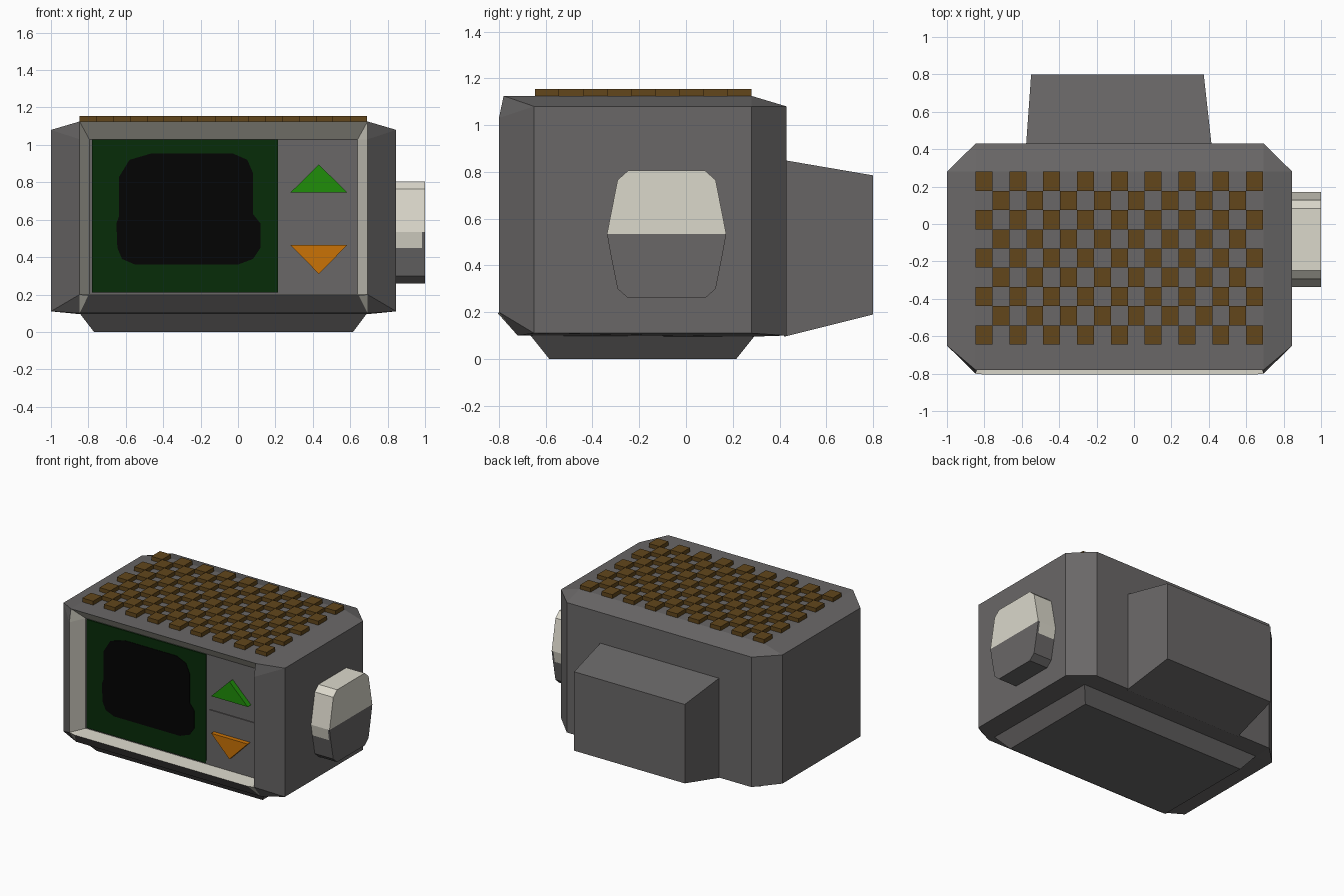
import bpy, bmesh
from mathutils import Vector

cube = bpy.data.objects.get("Cube")
if cube:
    bpy.data.objects.remove(cube)


def material(name, rgb):
    m = bpy.data.materials.new(name)
    m.use_nodes = True
    col = tuple((c / 255) ** 2.2 for c in rgb) + (1,)
    m.diffuse_color = col
    m.node_tree.nodes["Principled BSDF"].inputs["Base Color"].default_value = col
    return m


GREY = material("dark grey", (105, 103, 103))
CREAM = material("cream", (218, 215, 202))
BROWN = material("brown", (98, 72, 33))
SCREEN = material("screen green", (16, 48, 17))
BLACK = material("black", (11, 11, 11))
GREEN = material("button green", (37, 140, 18))
ORANGE = material("button orange", (200, 114, 14))


def finish(name, bm, *mats):
    bmesh.ops.recalc_face_normals(bm, faces=bm.faces[:])
    me = bpy.data.meshes.new(name)
    bm.to_mesh(me)
    bm.free()
    for m in mats:
        me.materials.append(m)
    ob = bpy.data.objects.new(name, me)
    bpy.context.collection.objects.link(ob)
    return ob


def loft(name, ring_a, ring_b, *mats, rule=None):
    """Solid between two matching rings of points."""
    bm = bmesh.new()
    a = [bm.verts.new(p) for p in ring_a]
    b = [bm.verts.new(p) for p in ring_b]
    bm.faces.new(a)
    bm.faces.new(b[::-1])
    n = len(a)
    for i in range(n):
        j = (i + 1) % n
        bm.faces.new((a[i], a[j], b[j], b[i]))
    if rule:
        for f in bm.faces:
            f.material_index = rule(f)
    return finish(name, bm, *mats)


def rect(x0, x1, lo, hi):
    return [(x0, lo), (x1, lo), (x1, hi), (x0, hi)]


def front_plate(name, outline, y0, y1, mat):
    return loft(name, [(x, y0, z) for x, z in outline],
                [(x, y1, z) for x, z in outline], mat)


# Housing: chamfered convex shell, mirrored about its own middle
MID = -0.077
half = [(-1, -.65, .11), (-1, -.65, 1.08), (-1, .28, .11), (-1, .28, 1.08),
        (-.847, .43, .1), (-.847, .43, 1.08), (-.847, .28, 1.125), (-.847, .28, .095),
        (-.847, -.78, 1.125), (-.847, -.8, 1.03), (-.847, -.8, .2),
        (-.8, -.805, .195), (-.847, -.72, .1)]
bm = bmesh.new()
for x, y, z in half:
    bm.verts.new((x, y, z))
    bm.verts.new((2 * MID - x, y, z))
bmesh.ops.convex_hull(bm, input=bm.verts[:])
bmesh.ops.recalc_face_normals(bm, faces=bm.faces[:])

# Open the front and draw its rim inwards to form the pale funnel bezel
front = [f for f in bm.faces if all(v.co.y < -.77 for v in f.verts)]
bmesh.ops.delete(bm, geom=front, context='FACES')
for f in bm.faces:
    xs = [v.co.x for v in f.verts]
    if max(xs) - min(xs) < .1 and max(v.co.y for v in f.verts) < -.7:
        f.material_index = 1
rim = [e for e in bm.edges if e.is_boundary]
new = bmesh.ops.extrude_edge_only(bm, edges=rim)["geom"]
inner = [g for g in new if isinstance(g, bmesh.types.BMVert)]
for f in new:
    if isinstance(f, bmesh.types.BMFace):
        f.material_index = 1
for v in inner:
    v.co = Vector((min(max(v.co.x, -.795), .64), -.68, min(max(v.co.z, .2), 1.03)))
bmesh.ops.remove_doubles(bm, verts=bm.verts[:], dist=.001)
back = bmesh.ops.holes_fill(bm, edges=[e for e in bm.edges if e.is_boundary], sides=0)
for f in back["faces"]:
    f.material_index = 0
bmesh.ops.dissolve_limit(bm, angle_limit=.01, verts=bm.verts[:], edges=bm.edges[:],
                         delimit={'MATERIAL'})
finish("housing", bm, GREY, CREAM)

# Tapered foot and rear box
loft("foot", [(x, y, 0) for x, y in rect(-.77, .615, -.585, .215)],
     [(x, y, .1) for x, y in rect(-.847, .69, -.665, .295)], GREY)
loft("rear_box", [(x, .42, z) for x, z in rect(-.577, .415, .095, .85)],
     [(x, .8, z) for x, z in rect(-.55, .373, .19, .785)], GREY)

# Side knob, pale above and dark below
knob_half = [(0, .26), (.165, .26), (.21, .3), (.24, .45), (.255, .535),
             (.21, .765), (.165, .805), (0, .805)]
KY = -.083
outline = [(KY + s, z) for s, z in knob_half[1:-1]]
outline += [(KY - s, z) for s, z in knob_half[-2:0:-1]]
loft("side_knob", [(.83, y, z) for y, z in outline], [(.985, y, z) for y, z in outline],
     CREAM, GREY, rule=lambda f: int(f.calc_center_median().z < .45))
for name, keep, mat in (("knob_face_upper", lambda z: z > .53, CREAM),
                        ("knob_face_lower", lambda z: z < .54, GREY)):
    part = [(y, z) for y, z in outline if keep(z)]
    loft(name, [(.985, y, z) for y, z in part], [(1, y, z) for y, z in part], mat)

# Display, its dark glass, control panel and buttons
front_plate("screen", rect(-.78, .215, .21, 1.028), -.675, -.689, SCREEN)
glass = [(-.55, .36), (0, .36), (.08, .39), (.12, .45), (.12, .58), (.08, .63),
         (.08, .85), (.05, .92), (-.03, .955), (-.46, .955), (-.58, .92),
         (-.635, .83), (-.635, .62), (-.65, .58), (-.645, .45), (-.62, .39)]
front_plate("screen_glass", glass, -.686, -.693, BLACK)
front_plate("control_panel", [(.215, .21), (.635, .21), (.635, .62), (.24, .62)],
            -.675, -.687, GREY)
for name, base, tip, mat in (("up_button", .745, .895, GREEN),
                             ("down_button", .465, .31, ORANGE)):
    front_plate(name, [(.28, base), (.585, base), (.432, tip)], -.675, -.72, mat)

# Checkerboard of studs on the roof
COLS, ROWS = 17, 9
dx, dy = 1.537 / COLS, .925 / ROWS
bm = bmesh.new()
for i in range(COLS):
    for j in range(ROWS):
        if (i + j) % 2 == 0:
            new = bmesh.ops.create_cube(bm, size=1)["verts"]
            bmesh.ops.scale(bm, vec=(dx, dy, .035), verts=new)
            bmesh.ops.translate(bm, verts=new, vec=(
                -.847 + (i + .5) * dx, -.645 + (j + .5) * dy, 1.1375))
finish("roof_studs", bm, BROWN)
